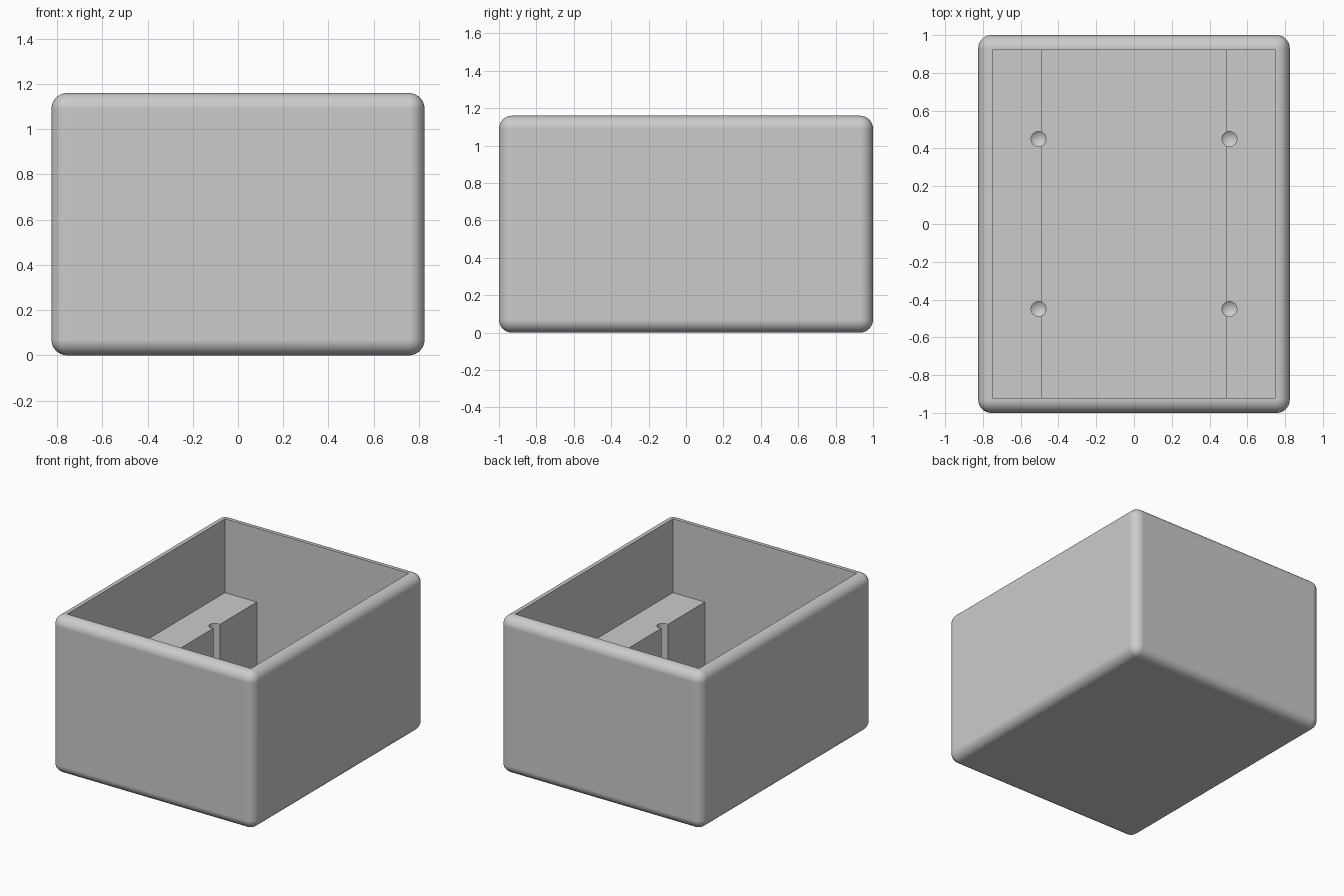
import bpy, bmesh, math

default = bpy.data.objects.get("Cube")
if default:
    bpy.data.objects.remove(default, do_unlink=True)

# Overall sizes
WIDTH, LENGTH, HEIGHT, FILLET = 1.65, 2.0, 1.16, 0.07
IN_X, IN_Y, FLOOR = 0.75, 0.92, 0.08
LEDGE_X, LEDGE_Z = 0.49, 0.615
HOLE_X, HOLE_Y, HOLE_R, TIP = 0.505, 0.45, 0.04, 0.03

grey = bpy.data.materials.new("plain_grey")
grey.use_nodes = True
colour = (0.6, 0.6, 0.6, 1)
grey.diffuse_color = colour
grey.node_tree.nodes["Principled BSDF"].inputs["Base Color"].default_value = colour


def add_object(name, bm):
    bmesh.ops.recalc_face_normals(bm, faces=bm.faces)
    mesh = bpy.data.meshes.new(name)
    bm.to_mesh(mesh)
    bm.free()
    mesh.materials.append(grey)
    obj = bpy.data.objects.new(name, mesh)
    bpy.context.collection.objects.link(obj)
    return obj


def extrude_profile(name, points, start, offset):
    """Extrude an x-z outline along y."""
    bm = bmesh.new()
    face = bm.faces.new([bm.verts.new((x, start, z)) for x, z in points])
    moved = bmesh.ops.extrude_face_region(bm, geom=[face])["geom"]
    verts = [v for v in moved if isinstance(v, bmesh.types.BMVert)]
    bmesh.ops.translate(bm, verts=verts, vec=(0, offset, 0))
    return add_object(name, bm)


def drill(name, x, y):
    """Round drill with a cone-shaped tip."""
    bm = bmesh.new()
    profile = [(HOLE_R, LEDGE_Z + 0.05), (HOLE_R, FLOOR)]
    rings = []
    for r, z in profile:
        ring = bmesh.ops.create_circle(bm, radius=r, segments=32)["verts"]
        bmesh.ops.translate(bm, verts=ring, vec=(x, y, z))
        rings.append(ring)
    top, low = rings
    bm.faces.new(top)
    tip = bm.verts.new((x, y, FLOOR - TIP))
    for i in range(len(top)):
        j = (i + 1) % len(top)
        bm.faces.new((top[i], top[j], low[j], low[i]))
        bm.faces.new((low[i], low[j], tip))
    return add_object(name, bm)


# Rounded outer block
bm = bmesh.new()
bmesh.ops.create_cube(bm, size=1)
bmesh.ops.scale(bm, verts=bm.verts, vec=(WIDTH, LENGTH, HEIGHT))
bmesh.ops.translate(bm, verts=bm.verts, vec=(0, 0, HEIGHT / 2))
bmesh.ops.bevel(bm, geom=list(bm.edges), offset=FILLET, segments=10,
                profile=0.5, affect='EDGES')
box = add_object("open_box", bm)

# Hollow inside, narrower at the bottom so that a ledge stays on each side
half = [(LEDGE_X, FLOOR), (LEDGE_X, LEDGE_Z), (IN_X, LEDGE_Z), (IN_X, HEIGHT + 0.2)]
outline = half + [(-x, z) for x, z in reversed(half)]
cutters = [extrude_profile("cavity_cutter", outline, -IN_Y, 2 * IN_Y)]

# Four screw holes breaking through the ledge faces
for sx in (-1, 1):
    for sy in (-1, 1):
        cutters.append(drill("hole_cutter", sx * HOLE_X, sy * HOLE_Y))

bpy.ops.object.select_all(action='DESELECT')
bpy.context.view_layer.objects.active = box
box.select_set(True)
for cutter in cutters:
    cutter.hide_render = True
    mod = box.modifiers.new("cut", 'BOOLEAN')
    mod.operation = 'DIFFERENCE'
    mod.solver = 'EXACT'
    mod.object = cutter
    bpy.ops.object.modifier_apply(modifier=mod.name)
for cutter in cutters:
    bpy.data.objects.remove(cutter, do_unlink=True)

# Smooth fillets, crisp inner edges, flat walls
bpy.ops.object.shade_smooth_by_angle(angle=math.radians(25))
flat = box.modifiers.new("flat_walls", 'WEIGHTED_NORMAL')
flat.keep_sharp = True
